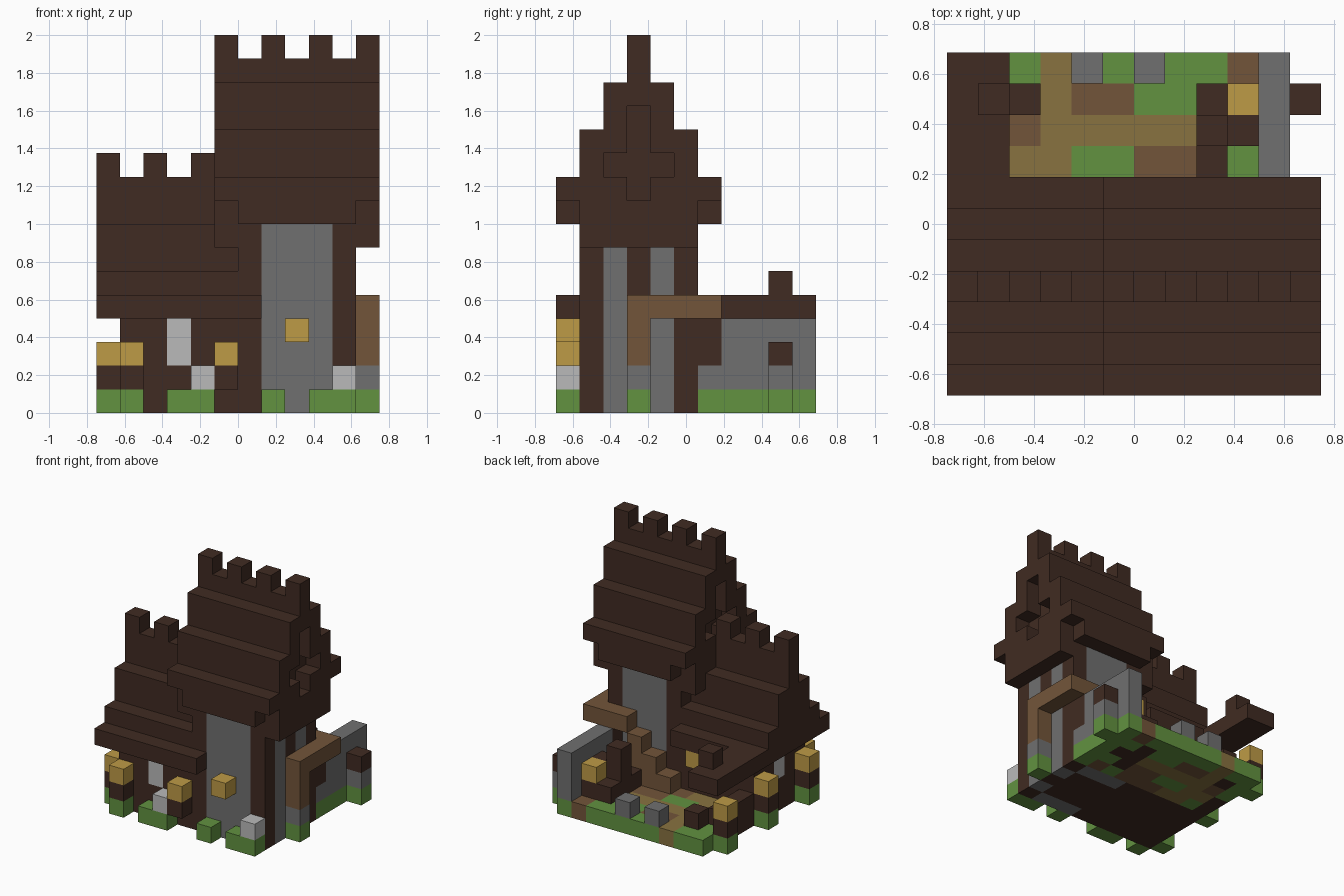
import bpy
import bmesh
from mathutils import Vector

default_cube = bpy.data.objects.get("Cube")
if default_cube:
    bpy.data.objects.remove(default_cube, do_unlink=True)

UNIT = 0.125
ORIGIN = Vector((-6, -5.5, 0))
COLOURS = {
    "dark_timber": (0.051, 0.024, 0.016),
    "grass_green": (0.122, 0.287, 0.051),
    "stone_grey": (0.162, 0.162, 0.162),
    "pale_stone": (0.49, 0.49, 0.49),
    "lantern_gold": (0.515, 0.328, 0.061),
    "earth_brown": (0.171, 0.091, 0.042),
    "path_tan": (0.246, 0.168, 0.051),
}
DARK, GREEN, GREY, PALE, GOLD, EARTH, TAN = range(len(COLOURS))

materials = []
for name, rgb in COLOURS.items():
    material = bpy.data.materials.new(name)
    material.use_nodes = True
    material.diffuse_color = (*rgb, 1)
    shader = material.node_tree.nodes["Principled BSDF"]
    shader.inputs["Base Color"].default_value = (*rgb, 1)
    shader.inputs["Roughness"].default_value = 0.9
    materials.append(material)

blocks = {}


def span(value):
    """A single index or an inclusive (first, last) pair."""
    return range(value[0], value[1] + 1) if isinstance(value, tuple) else (value,)


def fill(part, colour, x, y, z):
    for i in span(x):
        for j in span(y):
            for k in span(z):
                blocks[i, j, k] = (part, colour)


def column(part, x, y, *colours):
    for k, colour in enumerate(colours):
        fill(part, colour, x, y, k)


def stepped_roof(part, x, tiers):
    """Tiers of (half width, first layer, last layer) about the ridge."""
    for half, low, high in tiers:
        fill(part, DARK, x, (3 - half, 3 + half), (low, high))


# Garden ground, one letter per block, from the house outwards
letters = {"d": DARK, "g": GREEN, "s": GREY, "e": EARTH, "t": TAN}
rows = ["dgtteeegeg", "dttggeedgg", "getttttddg", "gdteeggdgg", "ggtgggggeg"]
for j, row in enumerate(rows):
    for i, letter in enumerate(row):
        fill("garden_ground", letters[letter], i + 1, j + 6, 0)

# House walls and windows
fill("house_walls", DARK, (1, 6), (1, 5), (0, 4))
fill("house_windows", PALE, 3, 1, (2, 3))
fill("house_windows", PALE, 1, 3, (2, 3))

# Tower walls with corner pillars and stone panels
fill("tower_walls", DARK, (6, 10), (1, 5), (0, 8))
for y in (1, 5):
    fill("tower_panels", GREY, (7, 9), y, (0, 7))
for y in (2, 4):
    fill("tower_panels", GREY, 10, y, (0, 6))

# House roof with ridge battlements
fill("house_roof", DARK, (0, 6), 0, 4)
fill("house_roof", DARK, (0, 5), 6, 4)
stepped_roof("house_roof", (0, 5), [(2, 4, 5), (1, 6, 7), (0, 8, 9)])
for x in (0, 2, 4):
    fill("house_battlements", DARK, x, 3, 10)

# Tower roof with gables, recessed cross and battlements
stepped_roof("tower_roof", (6, 10), [(3, 8, 9)])
stepped_roof("tower_roof", (5, 11), [(3, 9, 9), (2, 10, 11), (1, 12, 13), (0, 14, 14)])
for x in (5, 11):
    stepped_roof("tower_gables", x, [(2, 7, 8)])
    for cell in [(3, k) for k in span((9, 12))] + [(2, 10), (4, 10)]:
        blocks.pop((x, *cell))
for x in range(5, 12, 2):
    fill("tower_battlements", DARK, x, 3, 15)

# Lantern posts around the house
for x, y in ((1, 0), (0, 1), (0, 5), (0, 9)):
    column("lantern_posts", x, y, GREEN, DARK, GOLD)
fill("front_lantern", DARK, 5, 0, 1)
fill("front_lantern", GOLD, 5, 0, 2)
fill("tower_lantern", GOLD, 8, 0, 3)
fill("back_lantern", GOLD, 4, 6, 3)

# Bushes and loose stones along the front
for x in (3, 4, 7, 9, 10):
    fill("front_bushes", GREEN, x, 0, 0)
for x in (4, 10):
    fill("front_stones", PALE, x, 0, 1)

# Garden wall, side post and back stones
fill("garden_wall", GREY, 10, (7, 10), (1, 3))
column("side_post", 11, 9, GREEN, GREY, DARK)
for x in (4, 6):
    fill("back_stones", GREY, x, 10, 1)

# Raised walkway on its post, with stairs down to the garden
column("walkway_post", 11, 3, GREEN, GREY, EARTH, EARTH)
column("walkway_support", 10, 6, GREEN, GREY, DARK, DARK)
fill("walkway", EARTH, 11, (3, 6), 4)
fill("walkway", EARTH, (9, 10), 6, 4)
for x in (6, 7, 8):
    fill("stairs", EARTH, x, 6, (1, x - 5))

# Workbench corner
fill("workbench", DARK, (8, 9), (8, 9), 1)
fill("workbench", DARK, 8, 7, 1)
fill("workbench", DARK, 8, 8, (2, 3))
fill("workbench", DARK, 9, 8, 2)
fill("workbench_lantern", GOLD, 9, 9, 2)

# Side canopy with its chimney, low wall and stump
fill("canopy", DARK, (0, 1), (7, 10), 4)
fill("canopy_chimney", DARK, 1, 9, 5)
fill("low_wall", DARK, 1, (6, 8), 1)
fill("stump", DARK, 2, 9, 1)

# Build every part from the visible faces of its blocks
AXES = [Vector(a) for a in ((1, 0, 0), (0, 1, 0), (0, 0, 1))]


def build(part):
    bm = bmesh.new()
    used = []
    for cell, (owner, colour) in blocks.items():
        if owner != part:
            continue
        centre = Vector(cell) + Vector((0.5, 0.5, 0.5))
        for a, axis in enumerate(AXES):
            u, v = AXES[a - 2] / 2, AXES[a - 1] / 2
            for side in (-1, 1):
                if tuple(int(c) for c in Vector(cell) + axis * side) in blocks:
                    continue
                middle = centre + axis * side / 2
                ring = [middle - u - v, middle + u - v, middle + u + v, middle - u + v]
                corners = [bm.verts.new((p + ORIGIN) * UNIT) for p in ring[::side]]
                if colour not in used:
                    used.append(colour)
                bm.faces.new(corners).material_index = used.index(colour)
    bmesh.ops.remove_doubles(bm, verts=bm.verts, dist=UNIT / 100)
    mesh = bpy.data.meshes.new(part)
    bm.to_mesh(mesh)
    bm.free()
    for colour in used:
        mesh.materials.append(materials[colour])
    bpy.context.collection.objects.link(bpy.data.objects.new(part, mesh))


for part in dict.fromkeys(owner for owner, _ in blocks.values()):
    build(part)
